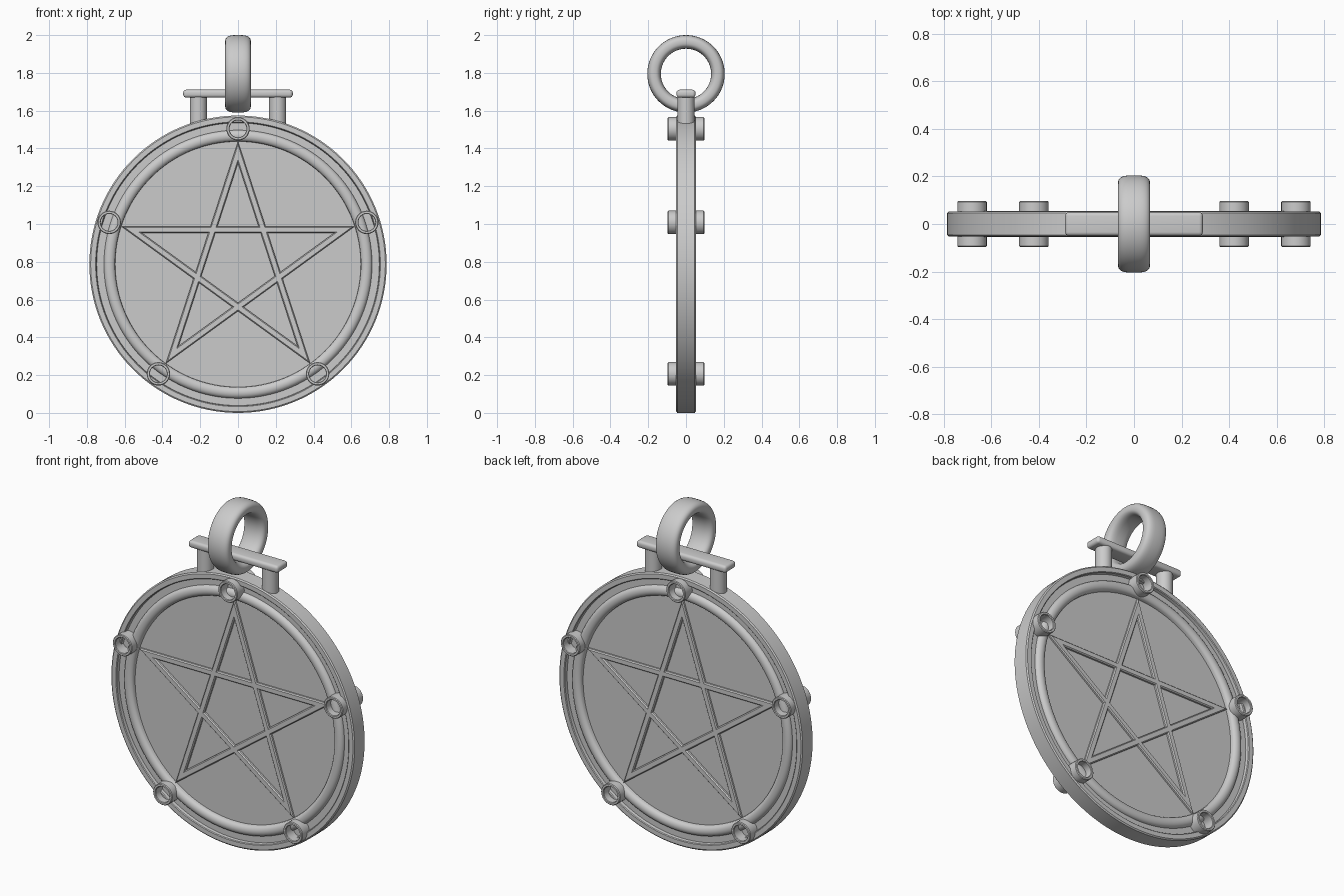
import bpy, bmesh, math
from mathutils import Matrix, Vector

if "Cube" in bpy.data.objects:
    bpy.data.objects.remove(bpy.data.objects["Cube"])

CZ = 0.787          # centre height of the disc


def finish(name, bm, angle=35):
    bmesh.ops.remove_doubles(bm, verts=bm.verts, dist=1e-5)
    bmesh.ops.recalc_face_normals(bm, faces=bm.faces)
    me = bpy.data.meshes.new(name)
    bm.to_mesh(me)
    bm.free()
    ob = bpy.data.objects.new(name, me)
    bpy.context.collection.objects.link(ob)
    bpy.ops.object.select_all(action='DESELECT')
    ob.select_set(True)
    bpy.context.view_layer.objects.active = ob
    bpy.ops.object.shade_smooth_by_angle(angle=math.radians(angle))
    return ob


def lathe(name, profile, matrix, n=64, closed=True):
    """Spin (radius, axial) points around local z, then place with matrix."""
    bm = bmesh.new()
    rings = []
    for i in range(n):
        a = 2 * math.pi * i / n
        rings.append([bm.verts.new(matrix @ Vector((r * math.cos(a), r * math.sin(a), h)))
                      for r, h in profile])
    m = len(profile)
    for i in range(n):
        p, q = rings[i], rings[(i + 1) % n]
        for j in range(m if closed else m - 1):
            k = (j + 1) % m
            bm.faces.new((p[j], q[j], q[k], p[k]))
    bmesh.ops.dissolve_degenerate(bm, dist=1e-6, edges=bm.edges)
    return finish(name, bm)


def polar(r, deg):
    return r * math.cos(math.radians(deg)), CZ + r * math.sin(math.radians(deg))


along_y = Matrix.Rotation(math.radians(90), 4, 'X')
along_x = Matrix.Rotation(math.radians(90), 4, 'Y')

# disc: recessed floor, rounded inner ring, groove, raised rim, same on both sides
half = [(0, 0.022), (0.65, 0.022)]
for i in range(1, 10):
    t = math.pi * (1 - i / 10)
    half.append((0.68 + 0.03 * math.cos(t), 0.03 + 0.024 * math.sin(t)))
half += [(0.71, 0.03), (0.748, 0.03), (0.75, 0.048), (0.754, 0.052), (0.78, 0.052), (0.787, 0.046)]
profile = half + [(r, -h) for r, h in reversed(half)]
lathe("disc", profile, Matrix.Translation((0, 0, CZ)) @ along_y, 128, closed=False)

# star bars: mitred strips with a slightly narrower top, on both faces
for i in range(5):
    a, b = 90 + 72 * i, 90 + 72 * (i + 2)
    bm = bmesh.new()
    loops = []
    for y, ro, ri in ((-0.038, 0.632, 0.553), (-0.032, 0.65, 0.535),
                      (0.032, 0.65, 0.535), (0.038, 0.632, 0.553)):
        pts = [polar(ro, a), polar(ro, b), polar(ri, b), polar(ri, a)]
        loops.append([bm.verts.new((x, y, z)) for x, z in pts])
    for p, q in zip(loops, loops[1:]):
        for j in range(4):
            bm.faces.new((p[j], p[(j + 1) % 4], q[(j + 1) % 4], q[j]))
    bm.faces.new(loops[0])
    bm.faces.new(loops[-1])
    finish(f"star_bar_{i + 1}", bm)

# hollow studs at the star points, front and back
for i in range(5):
    x, z = polar(0.717, 90 + 72 * i)
    for side, s in (("front", 1), ("back", -1)):
        tube = [(0.062, 0.02), (0.062, 0.093), (0.058, 0.097),
                (0.048, 0.097), (0.045, 0.093), (0.045, 0.02)]
        lathe(f"stud_{side}_{i + 1}", [(r, h * s) for r, h in tube],
              Matrix.Translation((x, 0, z)) @ along_y, 32)

# posts holding the crossbar
for side, s in (("left", -1), ("right", 1)):
    lathe(f"post_{side}", [(0, 1.52), (0.045, 1.52), (0.045, 1.685), (0, 1.685)],
          Matrix.Translation((0.21 * s, 0, 0)), 32, closed=False)

# crossbar with rounded edges
bm = bmesh.new()
bmesh.ops.create_cube(bm, size=1, matrix=Matrix.Translation((0, 0, 1.69))
                      @ Matrix.Diagonal((0.58, 0.1, 0.042, 1)))
bmesh.ops.bevel(bm, geom=list(bm.edges), offset=0.016, segments=4, profile=0.5, affect='EDGES')
finish("crossbar", bm)

# hanging ring: wide band with rounded cross-section
band = []
for i in range(32):
    t = 2 * math.pi * i / 32
    c, s = math.cos(t), math.sin(t)
    band.append((0.169 + 0.036 * math.copysign(abs(c) ** 0.75, c),
                 0.068 * math.copysign(abs(s) ** 0.65, s)))
lathe("hanging_ring", band, Matrix.Translation((0, 0, 1.795)) @ along_x, 64)
